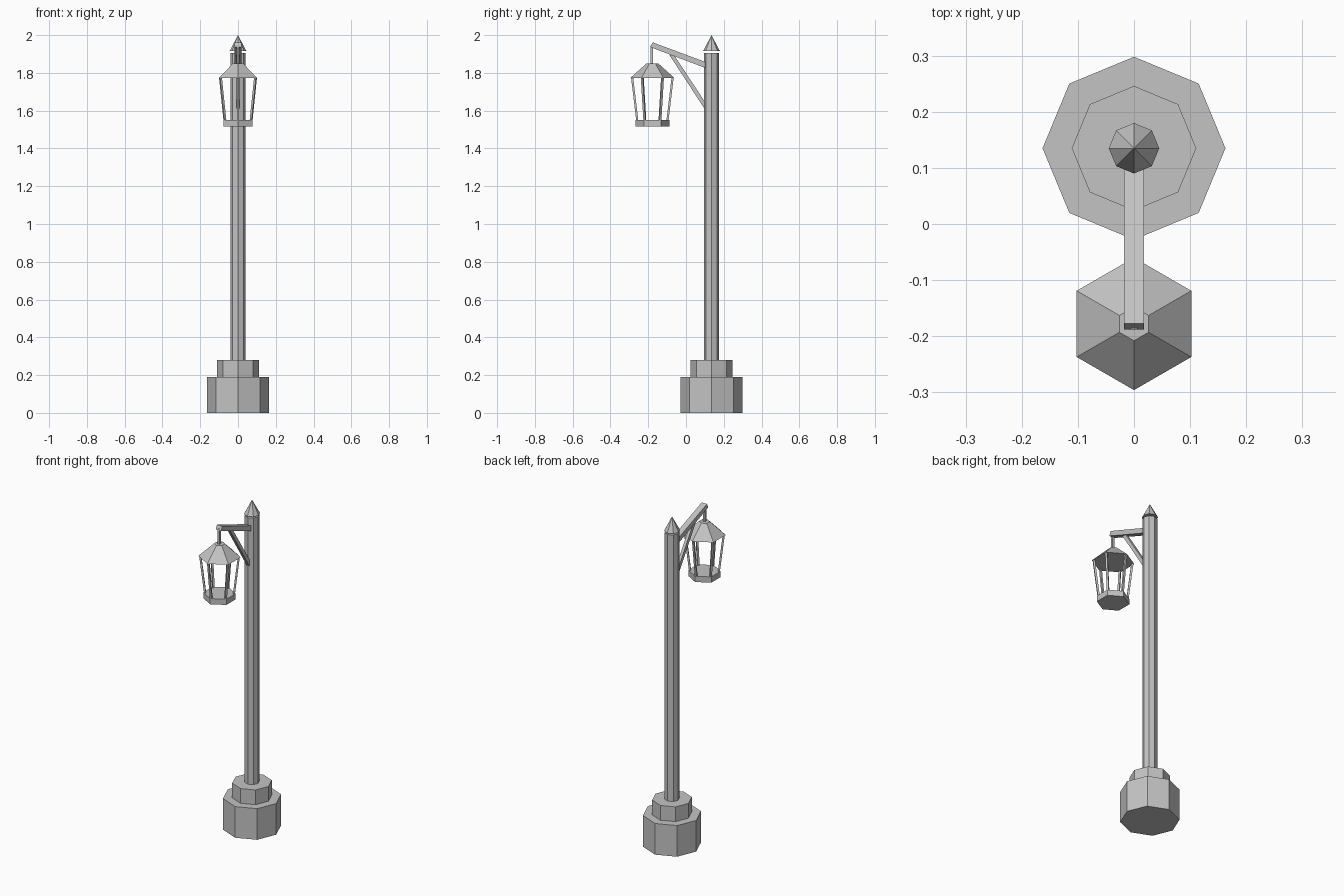
import bpy
import bmesh
import math
from mathutils import Vector

if "Cube" in bpy.data.objects:
    bpy.data.objects.remove(bpy.data.objects["Cube"])

grey = bpy.data.materials.new("grey_metal")
grey.diffuse_color = (0.55, 0.55, 0.55, 1)
grey.use_nodes = True
grey.node_tree.nodes["Principled BSDF"].inputs["Base Color"].default_value = grey.diffuse_color

POLE_Y = 0.135
LAMP_Y = -0.178


def finish(name, bm):
    bmesh.ops.recalc_face_normals(bm, faces=bm.faces)
    mesh = bpy.data.meshes.new(name)
    bm.to_mesh(mesh)
    bm.free()
    mesh.materials.append(grey)
    obj = bpy.data.objects.new(name, mesh)
    bpy.context.collection.objects.link(obj)
    return obj


def prism(name, sides, y, z0, z1, r0, r1, turn=0.0):
    """Upright closed prism, frustum or cone (r1 = 0)."""
    bm = bmesh.new()
    angles = [turn + 2 * math.pi * i / sides for i in range(sides)]
    low = [bm.verts.new((r0 * math.cos(a), y + r0 * math.sin(a), z0)) for a in angles]
    bm.faces.new(low)
    if r1 > 0:
        high = [bm.verts.new((r1 * math.cos(a), y + r1 * math.sin(a), z1)) for a in angles]
        bm.faces.new(high)
    else:
        tip = bm.verts.new((0, y, z1))
    for i in range(sides):
        j = (i + 1) % sides
        if r1 > 0:
            bm.faces.new((low[i], low[j], high[j], high[i]))
        else:
            bm.faces.new((low[i], low[j], tip))
    return finish(name, bm)


def side_bar(name, profile, half):
    """Bar with a (y, z) outline extruded across x."""
    bm = bmesh.new()
    face = bm.faces.new([bm.verts.new((-half, y, z)) for y, z in profile])
    ext = bmesh.ops.extrude_face_region(bm, geom=[face])
    moved = [v for v in ext["geom"] if isinstance(v, bmesh.types.BMVert)]
    bmesh.ops.translate(bm, verts=moved, vec=(2 * half, 0, 0))
    return finish(name, bm)


def rod(name, start, end, radius, turn):
    """Slim four-sided rod whose ends are level."""
    bm = bmesh.new()
    rings = []
    for p in (Vector(start), Vector(end)):
        rings.append([bm.verts.new(p + Vector((math.cos(a), math.sin(a), 0)) * radius)
                      for a in (turn + math.pi / 4 + math.pi / 2 * i for i in range(4))])
        bm.faces.new(rings[-1])
    for i in range(4):
        j = (i + 1) % 4
        bm.faces.new((rings[0][i], rings[0][j], rings[1][j], rings[1][i]))
    return finish(name, bm)


# Stepped octagonal foot, pole and pointed cap floating just above it
prism("base_block", 8, POLE_Y, 0, 0.19, 0.163, 0.163)
prism("base_collar", 8, POLE_Y, 0.19, 0.28, 0.111, 0.111)
prism("pole", 8, POLE_Y, 0.28, 1.905, 0.041, 0.041)
prism("pole_cap", 8, POLE_Y, 1.915, 2.0, 0.045, 0)

# Sloping arm and diagonal brace
side_bar("arm", [(-0.188, 1.936), (0.105, 1.825), (0.105, 1.857), (-0.177, 1.962)], 0.018)
side_bar("brace", [(-0.088, 1.895), (0.098, 1.61), (0.098, 1.65), (-0.06, 1.89)], 0.009)

# Hanging hexagonal lantern
rod("hanger", (0, LAMP_Y - 0.003, 1.845), (0, LAMP_Y - 0.003, 1.945), 0.009, 0)
prism("lantern_roof", 6, LAMP_Y, 1.772, 1.851, 0.118, 0.03, math.pi / 6)
prism("lantern_floor", 6, LAMP_Y, 1.515, 1.55, 0.09, 0.09, math.pi / 6)
for k in range(6):
    a = math.pi / 6 + k * math.pi / 3
    c, s = math.cos(a), math.sin(a)
    rod(f"lantern_post_{k + 1}", (0.08 * c, LAMP_Y + 0.08 * s, 1.548),
        (0.107 * c, LAMP_Y + 0.107 * s, 1.774), 0.008, a)
